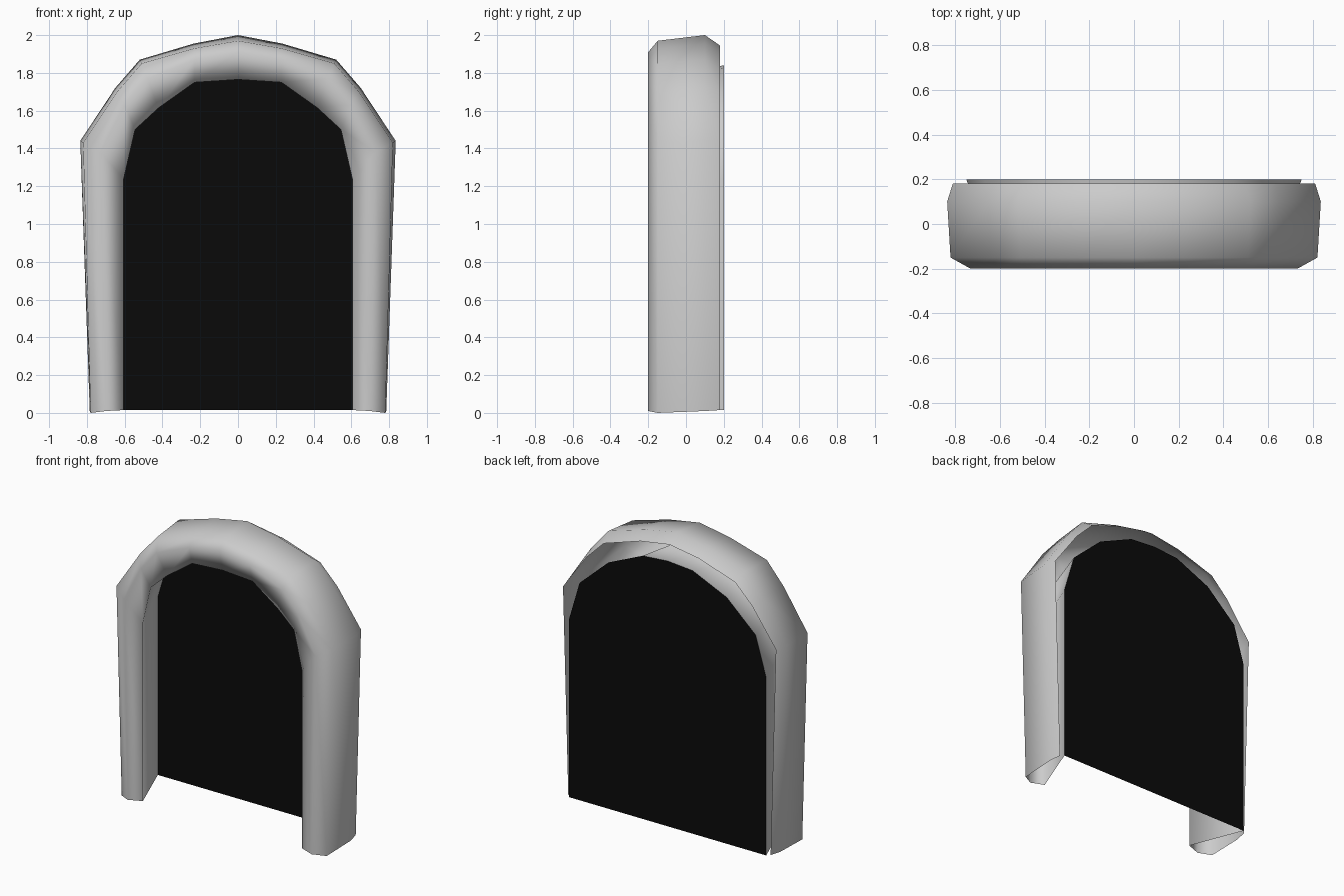
import bpy, bmesh

if "Cube" in bpy.data.objects:
    bpy.data.objects.remove(bpy.data.objects["Cube"])

# Right half of each arch-shaped ring (x, z), floor to crown, with its depth y,
# ordered around the open section: outer back edge -> front -> panel edge
RINGS = [
    (0.18,  [(.77, .015), (.81, 1.44), (.63, 1.69), (.50, 1.82), (.22, 1.91), (0, 1.945)]),
    (0.10,  [(.785, .01), (.835, 1.44), (.65, 1.72), (.52, 1.87), (.235, 1.955), (0, 2.0)]),
    (-0.15, [(.78, 0), (.82, 1.43), (.64, 1.70), (.51, 1.85), (.23, 1.93), (0, 1.97)]),
    (-0.20, [(.70, .01), (.73, 1.38), (.60, 1.63), (.48, 1.77), (.23, 1.87), (0, 1.91)]),
    (-0.17, [(.605, .015), (.605, 1.24), (.545, 1.50), (.42, 1.615), (.23, 1.75), (0, 1.765)]),
    (0.20,  [(.75, .015), (.75, 1.24), (.67, 1.51), (.45, 1.71), (.19, 1.825), (0, 1.84)]),
]


def full_arch(y, half):
    """Mirror a half arch into one running right foot -> crown -> left foot."""
    return [(x, y, z) for x, z in half] + [(-x, y, z) for x, z in half[-2::-1]]


def make_object(name, rings, smooth):
    """Bridge successive arches; a single arch becomes one flat face."""
    bm = bmesh.new()
    rows = [[bm.verts.new(p) for p in full_arch(*r)] for r in rings]
    if len(rows) == 1:
        bm.faces.new(rows[0][::-1])
    for a, b in zip(rows, rows[1:]):
        for i in range(len(a) - 1):
            bm.faces.new((a[i], b[i], b[i + 1], a[i + 1]))
    bm.normal_update()
    # Front-facing strip of the shell must look to -y, the panel too
    ref = bm.faces[:] if len(rows) == 1 else bm.faces[30:40]
    if sum(f.normal.y for f in ref) > 0:
        bmesh.ops.reverse_faces(bm, faces=bm.faces[:])
    for f in bm.faces:
        f.smooth = smooth
    mesh = bpy.data.meshes.new(name)
    bm.to_mesh(mesh)
    bm.free()
    obj = bpy.data.objects.new(name, mesh)
    bpy.context.collection.objects.link(obj)
    return obj


# Rounded hollow door surround, open at the feet and at the back
make_object("arch_surround", RINGS, True)

# Flat black opening across the back
panel = make_object("dark_opening", [RINGS[-1]], False)
black = bpy.data.materials.new("black")
black.diffuse_color = (0.003, 0.003, 0.003, 1)
black.use_nodes = True
black.node_tree.nodes["Principled BSDF"].inputs["Base Color"].default_value = black.diffuse_color
panel.data.materials.append(black)
